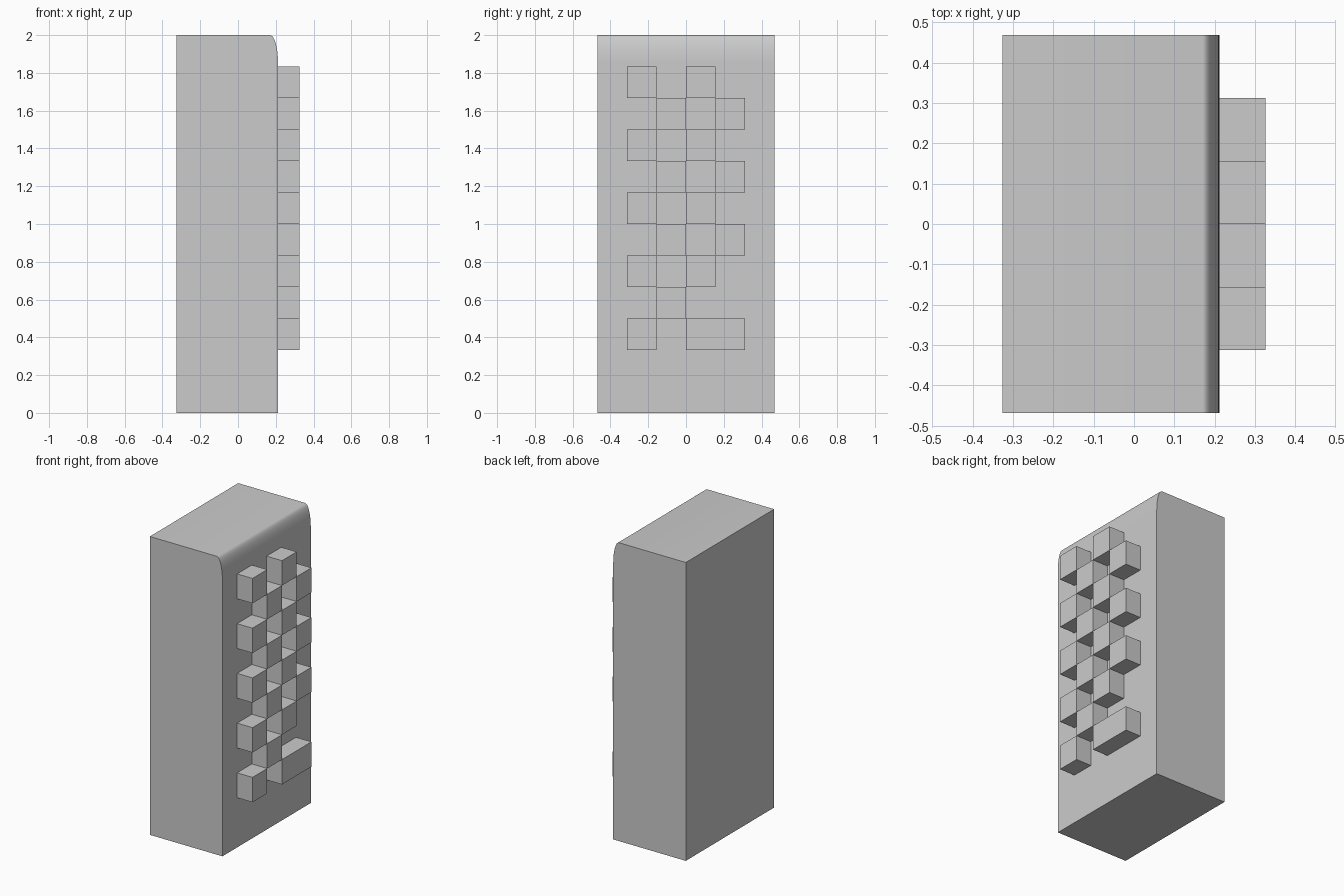
import bpy, bmesh
from math import sin, cos, pi

if "Cube" in bpy.data.objects:
    bpy.data.objects.remove(bpy.data.objects["Cube"])

BACK, FACE, TIP = -0.326, 0.212, 0.326
HALF_W, COL, ROW, BASE = 0.468, 0.156, 1 / 6, 1 / 3


def finish(name, bm):
    bmesh.ops.recalc_face_normals(bm, faces=bm.faces)
    mesh = bpy.data.meshes.new(name)
    bm.to_mesh(mesh)
    bm.free()
    obj = bpy.data.objects.new(name, mesh)
    bpy.context.collection.objects.link(obj)
    return obj


# Body: side profile with an elliptical rounded top edge, extruded across y
RX, RZ, STEPS = 0.042, 0.15, 12
profile = [(BACK, 2), (BACK, 0), (FACE, 0)]
for i in range(STEPS + 1):
    a = pi / 2 * i / STEPS
    profile.append((FACE - RX + RX * cos(a), 2 - RZ + RZ * sin(a)))
bm = bmesh.new()
side = bm.faces.new([bm.verts.new((x, -HALF_W, z)) for x, z in profile])
ext = bmesh.ops.extrude_face_region(bm, geom=[side], use_keep_orig=True)
moved = [g for g in ext["geom"] if isinstance(g, bmesh.types.BMVert)]
bmesh.ops.translate(bm, vec=(0, 2 * HALF_W, 0), verts=moved)
body = finish("body", bm)
bpy.context.view_layer.objects.active = body
body.select_set(True)
bpy.ops.object.shade_smooth_by_angle(angle=pi / 6)
body.select_set(False)


# Raised blocks on the +x face
def block(row, col, span=1):
    bm = bmesh.new()
    bmesh.ops.create_cube(bm, size=1)
    bmesh.ops.scale(bm, vec=(TIP - FACE, COL * span, ROW), verts=bm.verts)
    centre = ((FACE + TIP) / 2, (col - 2 + span / 2) * COL, BASE + (row + 0.5) * ROW)
    bmesh.ops.translate(bm, vec=centre, verts=bm.verts)
    finish(f"block_{row}_{col}", bm)


# Checkerboard pattern, with a gap in row 1 and one double-width block at the bottom
for row in range(9):
    for col in range(4):
        if (row + col) % 2 == 0 and (row, col) not in {(0, 2), (1, 3)}:
            block(row, col)
block(0, 2, span=2)
